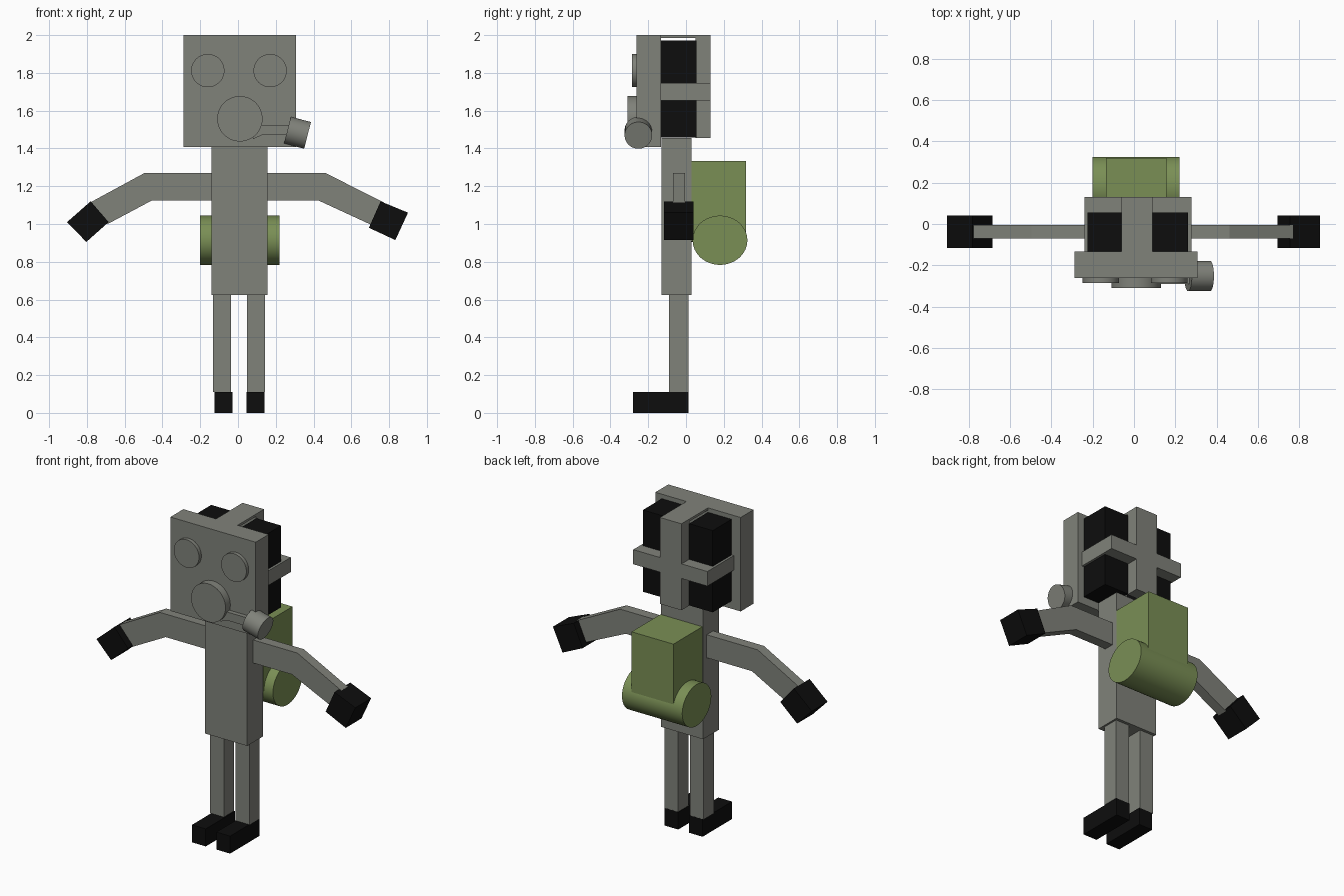
import bpy, bmesh, math
from mathutils import Matrix, Vector

if "Cube" in bpy.data.objects:
    bpy.data.objects.remove(bpy.data.objects["Cube"])


def material(name, rgb):
    m = bpy.data.materials.new(name)
    m.diffuse_color = (*rgb, 1)
    m.use_nodes = True
    m.node_tree.nodes["Principled BSDF"].inputs["Base Color"].default_value = m.diffuse_color
    return m


GREY = material("warm_grey", (0.216, 0.223, 0.195))
GREEN = material("olive_green", (0.195, 0.275, 0.091))
BLACK = material("black", (0.004, 0.004, 0.004))


def finish(name, bm, mat, smooth=False):
    bmesh.ops.recalc_face_normals(bm, faces=bm.faces[:])
    me = bpy.data.meshes.new(name)
    bm.to_mesh(me)
    bm.free()
    me.materials.append(mat)
    ob = bpy.data.objects.new(name, me)
    bpy.context.collection.objects.link(ob)
    if smooth:
        bpy.ops.object.select_all(action='DESELECT')
        ob.select_set(True)
        bpy.context.view_layer.objects.active = ob
        bpy.ops.object.shade_smooth_by_angle(angle=math.radians(35))
    return ob


def prism(name, outline, y0, y1, mat):
    """Extrude an (x, z) outline from y0 to y1."""
    bm = bmesh.new()
    face = bm.faces.new([bm.verts.new((x, y0, z)) for x, z in outline])
    ext = bmesh.ops.extrude_face_region(bm, geom=[face])
    verts = [g for g in ext["geom"] if isinstance(g, bmesh.types.BMVert)]
    bmesh.ops.translate(bm, verts=verts, vec=(0, y1 - y0, 0))
    return finish(name, bm, mat)


def box(name, x0, x1, y0, y1, z0, z1, mat):
    return prism(name, [(x0, z0), (x1, z0), (x1, z1), (x0, z1)], y0, y1, mat)


def cylinder(name, centre, axis, radius, length, mat, squash=1.0):
    """Cylinder along an axis; squash scales it in z."""
    bm = bmesh.new()
    bmesh.ops.create_cone(bm, cap_ends=True, segments=48, radius1=radius,
                          radius2=radius, depth=length)
    rot = Vector(axis).to_track_quat('Z', 'Y').to_matrix().to_4x4()
    mtx = (Matrix.Translation(centre)
           @ Matrix.Diagonal((1, 1, squash, 1)) @ rot)
    bmesh.ops.transform(bm, matrix=mtx, verts=bm.verts[:])
    return finish(name, bm, mat, True)


# Body, legs and shoes
box("torso", -0.14, 0.155, -0.13, 0.03, 0.625, 1.455, GREY)
for side, x in (("left", -0.132), ("right", 0.047)):
    box(side + "_leg", x, x + 0.096, -0.09, 0.012, 0.11, 0.63, GREY)
for side, x in (("left", -0.125), ("right", 0.045)):
    box(side + "_shoe", x, x + 0.096, -0.28, 0.013, 0, 0.11, BLACK)

# Bent arms and tilted hands
prism("left_arm", [(-0.13, 1.27), (-0.495, 1.27), (-0.79, 1.11),
                   (-0.69, 1.0), (-0.455, 1.125), (-0.13, 1.125)],
      -0.07, -0.006, GREY)
prism("right_arm", [(0.145, 1.27), (0.463, 1.27), (0.77, 1.115),
                    (0.70, 0.998), (0.425, 1.125), (0.145, 1.125)],
      -0.07, -0.006, GREY)
prism("left_hand", [(-0.78, 1.12), (-0.685, 1.01), (-0.803, 0.905),
                    (-0.905, 1.01)], -0.117, 0.04, BLACK)
prism("right_hand", [(0.755, 1.12), (0.90, 1.06), (0.833, 0.915),
                     (0.693, 0.98)], -0.117, 0.04, BLACK)

# Face plate, eyepieces, mouthpiece and filter
box("face_plate", -0.288, 0.307, -0.262, -0.133, 1.408, 2.0, GREY)
for side, x in (("left", -0.16), ("right", 0.17)):
    cylinder(side + "_eyepiece", (x, -0.265, 1.812), (0, 1, 0), 0.088, 0.04, GREY)
cylinder("mouthpiece", (0.01, -0.28, 1.557), (0, 1, 0), 0.12, 0.06, GREY)
prism("filter_hose", [(0.08, 1.45), (0.125, 1.47), (0.27, 1.47),
                      (0.27, 1.523), (0.12, 1.523), (0.08, 1.56)],
      -0.29, -0.25, GREY)
cylinder("filter_can", (0.315, -0.252, 1.483), (0.97, 0, -0.25), 0.073, 0.11, GREY)

# Back of head: dark blocks held by cross straps
for side, x0, x1 in (("left", -0.225, -0.06), ("right", 0.09, 0.262)):
    box(side + "_head_block", x0, x1, -0.135, 0.055, 1.457, 1.972, BLACK)
box("head_strap_back", -0.06, 0.09, 0.05, 0.131, 1.455, 2.0, GREY)
box("head_strap_top", -0.06, 0.09, -0.135, 0.06, 1.985, 2.0, GREY)
box("head_strap_cross", -0.24, 0.277, -0.135, 0.13, 1.655, 1.747, GREY)

# Backpack with bedroll
box("backpack", -0.135, 0.157, 0.03, 0.318, 0.91, 1.333, GREEN)
cylinder("bedroll", (0.009, 0.18, 0.914), (1, 0, 0), 0.145, 0.42, GREEN, 0.9)
